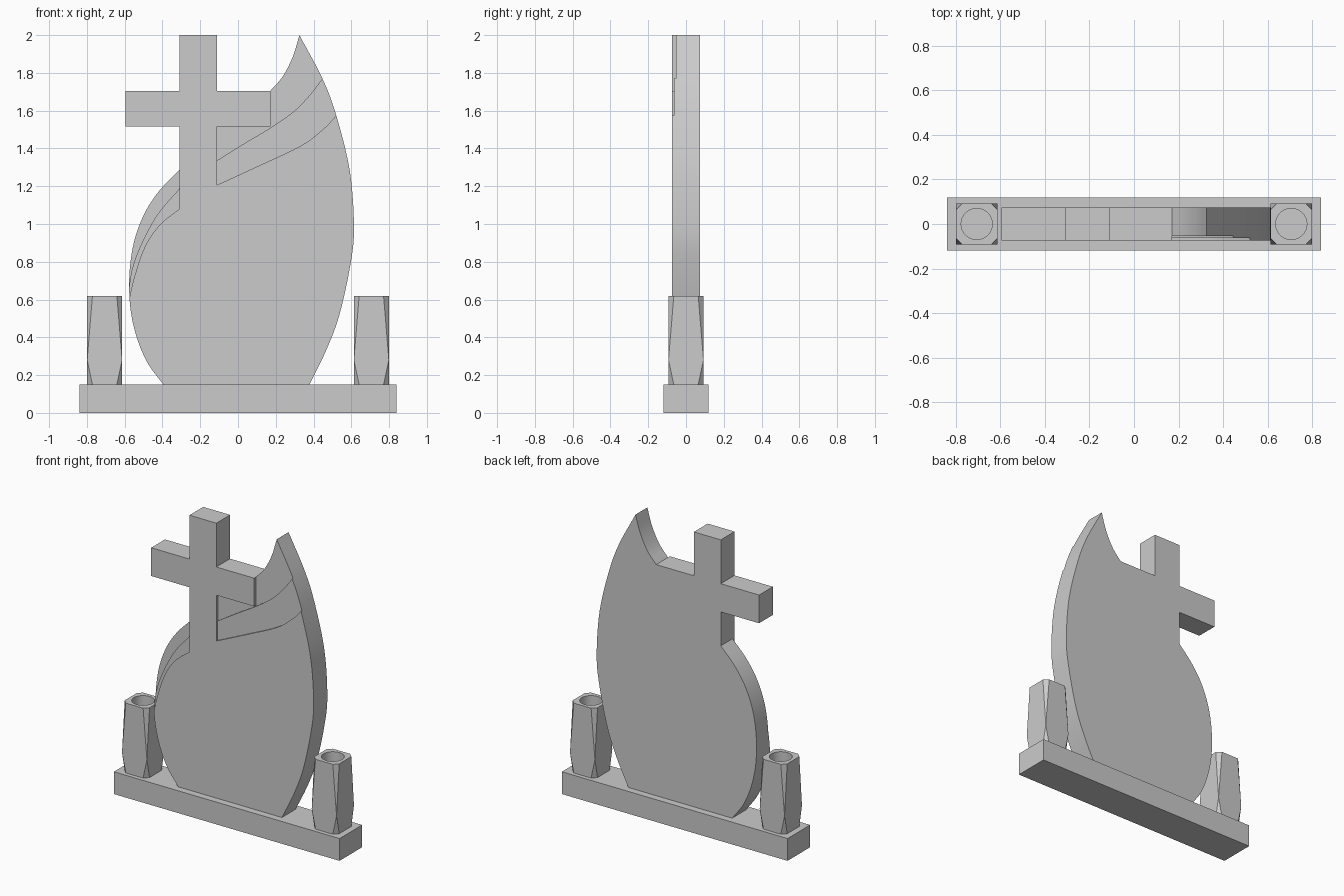
import bpy, bmesh
from mathutils import Vector

if "Cube" in bpy.data.objects:
    bpy.data.objects.remove(bpy.data.objects["Cube"])

BASE_TOP = 0.15
HALF_T = 0.073


def spline(pts, n=6):
    """Smooth curve through the given (x, z) points."""
    p = [Vector(q) for q in pts]
    p = [2 * p[0] - p[1]] + p + [2 * p[-1] - p[-2]]
    out = []
    for i in range(1, len(p) - 2):
        a, b, c, d = p[i - 1:i + 3]
        for k in range(n):
            t = k / n
            out.append(0.5 * (2 * b + (c - a) * t + (2 * a - 5 * b + 4 * c - d) * t * t
                              + (3 * b - a - 3 * c + d) * t ** 3))
    return [tuple(v) for v in out] + [tuple(p[-2])]


def to_object(name, bm):
    bmesh.ops.recalc_face_normals(bm, faces=bm.faces)
    mesh = bpy.data.meshes.new(name)
    bm.to_mesh(mesh)
    bm.free()
    ob = bpy.data.objects.new(name, mesh)
    bpy.context.collection.objects.link(ob)
    return ob


def plate(name, outline, y0, y1):
    """Extrude an (x, z) outline from y0 to y1."""
    bm = bmesh.new()
    face = bm.faces.new([bm.verts.new((x, y0, z)) for x, z in outline])
    res = bmesh.ops.extrude_face_region(bm, geom=[face])
    verts = [g for g in res["geom"] if isinstance(g, bmesh.types.BMVert)]
    bmesh.ops.translate(bm, verts=verts, vec=(0, y1 - y0, 0))
    return to_object(name, bm)


def cut(ob, cutter):
    bpy.context.view_layer.objects.active = ob
    mod = ob.modifiers.new("cut", "BOOLEAN")
    mod.operation = "DIFFERENCE"
    mod.solver = "EXACT"
    mod.object = cutter
    bpy.ops.object.modifier_apply(modifier=mod.name)
    bpy.data.objects.remove(cutter)


def smooth(ob):
    bpy.ops.object.select_all(action="DESELECT")
    ob.select_set(True)
    bpy.context.view_layer.objects.active = ob
    bpy.ops.object.shade_smooth_by_angle(angle=0.5)


# Plinth
bm = bmesh.new()
bmesh.ops.create_cube(bm, size=1)
bmesh.ops.scale(bm, vec=(1.68, 0.24, BASE_TOP), verts=bm.verts)
bmesh.ops.translate(bm, vec=(0, 0, BASE_TOP / 2), verts=bm.verts)
to_object("plinth", bm)

# Headstone: flame-shaped slab joined with a cross
right_edge = spline([(0.378, 0.15), (0.468, 0.334), (0.537, 0.52), (0.595, 0.785), (0.614, 0.98),
                     (0.592, 1.28), (0.52, 1.575), (0.447, 1.77), (0.325, 2.0)])
tip_edge = spline([(0.325, 2.0), (0.289, 1.883), (0.236, 1.78), (0.171, 1.705)])
left_edge = spline([(-0.31, 1.287), (-0.415, 1.178), (-0.495, 1.056), (-0.55, 0.907), (-0.575, 0.732),
                    (-0.57, 0.557), (-0.537, 0.403), (-0.479, 0.265), (-0.395, 0.15)])
cross = [(-0.11, 1.705), (-0.11, 2.0), (-0.31, 2.0), (-0.31, 1.705),
         (-0.595, 1.705), (-0.595, 1.515), (-0.31, 1.515)]
stone = plate("headstone", right_edge + tip_edge[1:] + cross + left_edge, -HALF_T, HALF_T)

# Stepped recesses behind the cross, right then left side: (front depth, curve)
right_steps = [
    (-0.063, [(-0.11, 1.207), (0.114, 1.31), (0.325, 1.41), (0.431, 1.485), (0.52, 1.575), (0.64, 1.74)]),
    (-0.053, [(-0.11, 1.337), (0.034, 1.427), (0.193, 1.523), (0.325, 1.623), (0.447, 1.77), (0.56, 1.95)]),
]
for y, curve in right_steps:
    outline = spline(curve) + [(0.75, 2.1), (0.171, 2.1), (0.171, 1.515), (-0.11, 1.515)]
    cut(stone, plate("recess_cutter", outline, -0.2, y))
left_steps = [
    (-0.063, [(-0.31, 1.08), (-0.415, 0.995), (-0.495, 0.875), (-0.55, 0.715), (-0.576, 0.6), (-0.59, 0.5)]),
    (-0.053, [(-0.31, 1.188), (-0.43, 1.045), (-0.52, 0.875), (-0.562, 0.755), (-0.577, 0.66), (-0.59, 0.56)]),
]
for y, curve in left_steps:
    outline = spline(curve) + [(-0.75, 0.5), (-0.75, 1.45), (-0.35, 1.45), (-0.31, 1.287)]
    cut(stone, plate("recess_cutter", outline, -0.2, y))
smooth(stone)

# Pair of square vases with faceted corners and a round bore
H, C = 0.0925, 0.028
for side, name in ((-1, "vase_left"), (1, "vase_right")):
    cx = side * 0.706
    bm = bmesh.new()
    for sx in (-1, 1):
        for sy in (-1, 1):
            bm.verts.new((cx + sx * H, sy * H, 0.28))
            for z in (BASE_TOP, 0.62):
                bm.verts.new((cx + sx * (H - C), sy * H, z))
                bm.verts.new((cx + sx * H, sy * (H - C), z))
    bmesh.ops.convex_hull(bm, input=bm.verts)
    bmesh.ops.dissolve_limit(bm, angle_limit=0.01, verts=bm.verts, edges=bm.edges)
    vase = to_object(name, bm)
    bm = bmesh.new()
    bmesh.ops.create_cone(bm, cap_ends=True, segments=32, radius1=0.07, radius2=0.07, depth=0.4)
    bmesh.ops.translate(bm, vec=(cx, 0, 0.52), verts=bm.verts)
    cut(vase, to_object("bore_cutter", bm))
    # Smooth only the bore wall, keeping the outer facets flat
    for p in vase.data.polygons:
        r = ((p.center.x - cx) ** 2 + p.center.y ** 2) ** 0.5
        p.use_smooth = abs(p.normal.z) < 0.1 and r < 0.075
    for e in vase.data.edges:
        a, b = (vase.data.vertices[i].co for i in e.vertices)
        e.use_edge_sharp = abs(a.z - b.z) < 1e-4
